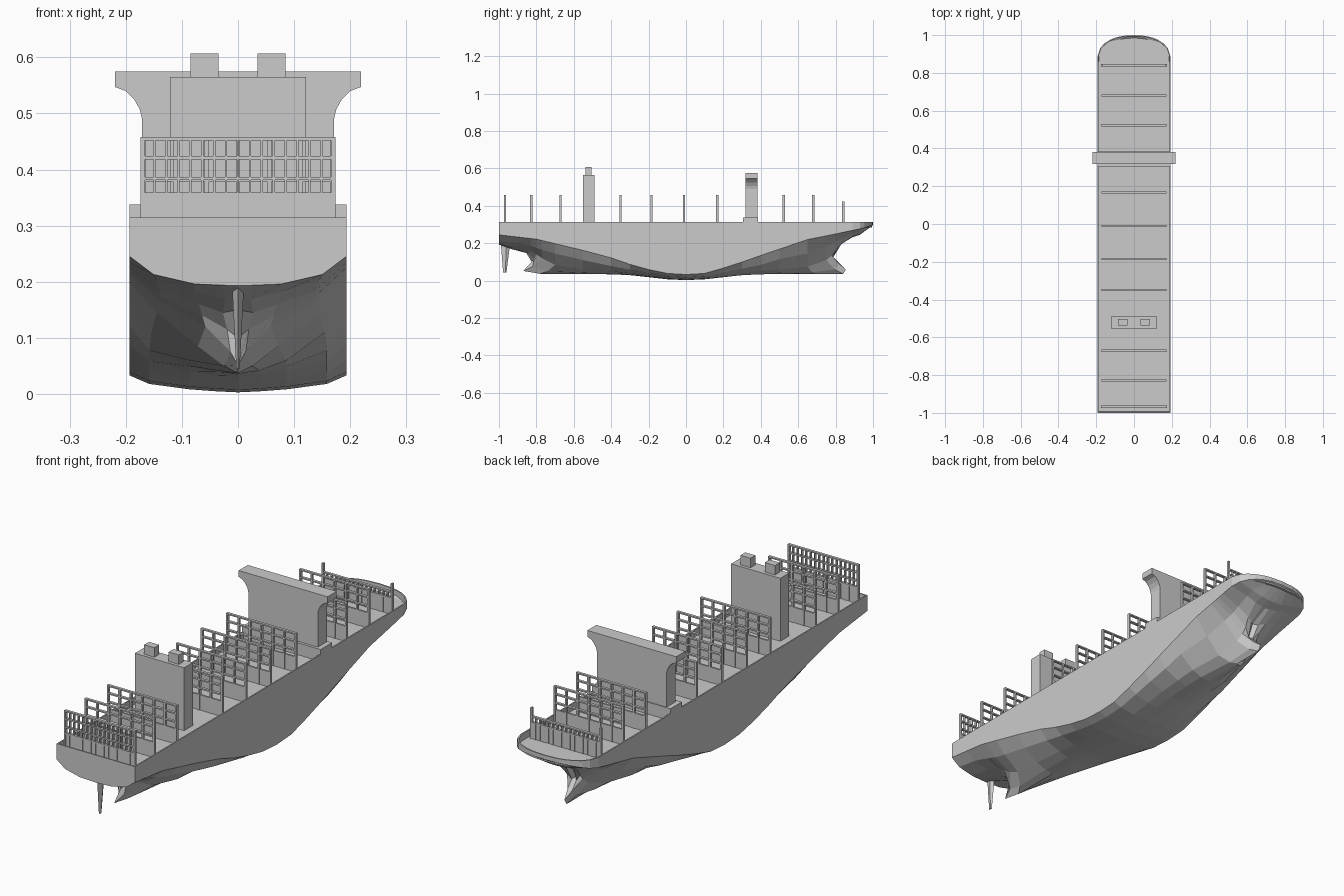
import bpy, bmesh, math

if "Cube" in bpy.data.objects:
    bpy.data.objects.remove(bpy.data.objects["Cube"])

W, RIM, DECK = 0.193, 0.315, 0.285


def finish(bm, name):
    bmesh.ops.remove_doubles(bm, verts=bm.verts, dist=1e-5)
    bmesh.ops.recalc_face_normals(bm, faces=bm.faces)
    me = bpy.data.meshes.new(name)
    bm.to_mesh(me)
    bm.free()
    ob = bpy.data.objects.new(name, me)
    bpy.context.collection.objects.link(ob)
    return ob


def add_box(bm, x0, x1, y0, y1, z0, z1):
    v = bmesh.ops.create_cube(bm, size=1)["verts"]
    for p in v:
        p.co = ((x0 + x1) / 2 + p.co.x * (x1 - x0),
                (y0 + y1) / 2 + p.co.y * (y1 - y0),
                (z0 + z1) / 2 + p.co.z * (z1 - z0))


def box(name, *dims):
    bm = bmesh.new()
    add_box(bm, *dims)
    return finish(bm, name)


def loft(bm, rows):
    rows = [[bm.verts.new(p) for p in r] for r in rows]
    for a, b in zip(rows, rows[1:]):
        for i in range(len(a) - 1):
            bm.faces.new((a[i], a[i + 1], b[i + 1], b[i]))
    return rows


# Lower edge of the vertical hull side, and deck half width
EDGE = [(-1, .245), (-.8, .222), (-.5, .15), (-.4, .122), (-.25, .07), (-.1, .039), (0, .033),
        (.1, .039), (.25, .082), (.4, .135), (.65, .22), (.8, .25), (.93, .277), (1, .297)]


def edge(y):
    for (a, za), (b, zb) in zip(EDGE, EDGE[1:]):
        if y <= b:
            return za + (zb - za) * (y - a) / (b - a)
    return EDGE[-1][1]


def half_width(y):
    t = max(0, (y - .88) / .12)
    return W * max(0, 1 - t ** 2.2) ** (1 / 2.2)


# Sections: y, three (width fraction, z) points, keel y, keel z
STERN = [(-1, .78, .213, .4, .196, .15, .194, -1, .193),
         (-.9, .75, .203, .4, .182, .12, .17, -.93, .168),
         (-.83, .72, .185, .36, .16, .14, .145, -.855, .15),
         (-.8, .72, .175, .33, .14, .1, .115, -.825, .1),
         (-.77, .72, .165, .3, .12, .07, .075, -.87, .052),
         (-.7, .75, .145, .37, .085, .13, .05, -.78, .037),
         (-.55, .8, .11, .45, .06, .2, .042, -.55, .036)]
BOW = [(.5, .8, .115, .45, .06, .2, .042, .5, .036),
       (.65, .68, .145, .33, .075, .12, .045, .7, .036),
       (.75, .6, .185, .24, .11, .08, .06, .84, .036),
       (.78, .57, .2, .2, .135, .06, .09, .855, .06),
       (.8, .55, .21, .2, .16, .06, .125, .775, .135),
       (.83, .55, .225, .25, .195, .1, .185, .8, .19),
       (.89, .55, .252, .3, .237, .1, .232, .885, .23)]
mid = []
for y in (-.4, -.3, -.2, -.1, 0, .1, .2, .3, .4):
    k = .003 + .031 * math.sin(abs(y) / .4 * math.pi / 2) ** 2
    h = edge(y) - k
    mid.append((y, .82, k + .5 * h, .45, k + .18 * h, .2, k + .06 * h, y, k))
tip = []
for y in (.93, .955, .975, .988, .996, 1):
    e, d = edge(y), .045 * (1 - y) / .1
    tip.append((y, .6, e - d * .5, .3, e - d * .9, .1, e - d, y, e - d))

# Hull with transom, bulwark and sunken deck
rows = []
for y, f1, z1, f2, z2, f3, z3, ky, kz in STERN + mid + BOW + tip:
    w = half_width(y)
    half = [(w, y, RIM), (w, y, edge(y)), (f1 * w, y, z1), (f2 * w, y, z2),
            (f3 * w, (y + ky) / 2, z3)]
    rows.append(half + [(0, ky, kz)] + [(-a, b, c) for a, b, c in reversed(half)])
bm = bmesh.new()
grid = loft(bm, rows)
bm.faces.new(grid[0])
top = bm.faces.new([r[0] for r in grid[:-1]] + [grid[-1][0]] + [r[-1] for r in reversed(grid[:-1])])
bmesh.ops.remove_doubles(bm, verts=grid[-1], dist=1e-5)
bm.faces.ensure_lookup_table()
top = max(bm.faces, key=lambda f: len(f.verts))
bmesh.ops.recalc_face_normals(bm, faces=bm.faces)
bmesh.ops.inset_region(bm, faces=[top], thickness=.006, use_even_offset=True)
inner = bmesh.ops.inset_region(bm, faces=[top], thickness=.0002)
for v in top.verts:
    v.co.z = DECK
finish(bm, "hull")

# Rudder: tapered foil
bm = bmesh.new()
ends = loft(bm, [[(0, yf, z), (t, ym, z), (0, yb, z), (-t, ym, z), (0, yf, z)]
                 for z, yf, ym, yb, t in ((.2, -.94, -.96, -.99, .011),
                                          (.045, -.96, -.966, -.978, .003))])
for r in ends:
    bm.faces.new(r[:4])
finish(bm, "rudder")

# Bridge tower with flared wings
half = [(.171, .33), (.171, .49), (.175, .507), (.185, .525), (.2, .54), (.219, .547), (.219, .575)]
bm = bmesh.new()
outline = half + [(-x, z) for x, z in reversed(half)]
face = bm.faces.new([bm.verts.new((x, .317, z)) for x, z in outline])
ext = bmesh.ops.extrude_face_region(bm, geom=[face], use_keep_orig=True)
for v in ext["geom"]:
    if isinstance(v, bmesh.types.BMVert):
        v.co.y = .381
finish(bm, "bridge_tower")
box("bridge_base", -W, W, .305, .385, DECK - .01, .338)

# Funnel house and stacks
box("funnel_house", -.121, .121, -.552, -.49, DECK - .01, .565)
for s in (-1, 1):
    box("funnel_stack", s * .06 - .025, s * .06 + .025, -.538, -.504, .56, .607)


# Lashing bridges: low wall plus open frame of posts and rails
def lashing_bridge(y, cells, rails, post_top, bar):
    bm = bmesh.new()
    t, x = .006, .172
    add_box(bm, -x, x, y - .004, y + .004, DECK - .005, .353)
    for i in range(cells + 1):
        c = -x + bar + (2 * x - 2 * bar) * i / cells
        z1 = post_top if i in (0, cells) else rails[-1]
        b = max(bar, .004) if i in (0, cells) else bar
        add_box(bm, c - b, c + b, y - t, y + t, DECK - .005, z1)
    for z in rails:
        add_box(bm, -x, x, y - t, y + t, z - .006, z)
    finish(bm, "lashing_bridge")


for y in (-.828, -.671, -.35, -.185, -.011, .167, .523, .68):
    lashing_bridge(y, 6, (.385, .424, .458), .458, .004)
lashing_bridge(-.968, 16, (.359, .387, .424, .458), .458, .002)
lashing_bridge(.841, 16, (.359, .385), .422, .002)
